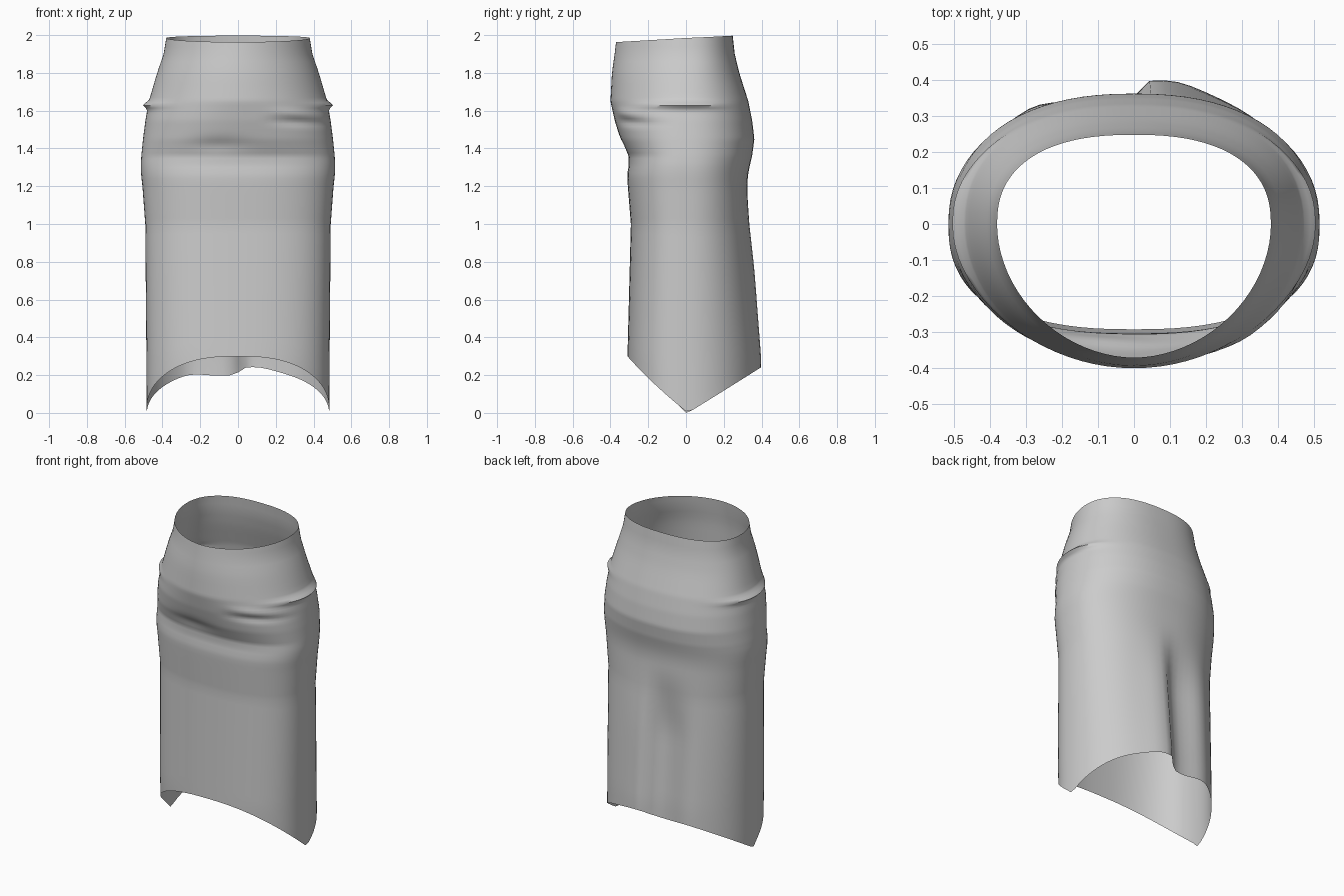
import bpy, bmesh, math

if "Cube" in bpy.data.objects:
    bpy.data.objects.remove(bpy.data.objects["Cube"])

SIDES = 80
# Cross-sections: z, half-width, front depth, back depth, front squareness, back squareness
PROFILE = [
    (0.00, 0.483, 0.300, 0.395, 2.5, 2.1),
    (0.30, 0.485, 0.310, 0.388, 2.5, 2.1),
    (1.00, 0.491, 0.292, 0.333, 2.5, 2.2),
    (1.20, 0.506, 0.308, 0.324, 2.5, 2.3),
    (1.26, 0.513, 0.312, 0.328, 2.5, 2.3),
    (1.31, 0.515, 0.303, 0.338, 2.5, 2.3),
    (1.36, 0.512, 0.305, 0.350, 2.4, 2.3),
    (1.45, 0.503, 0.348, 0.362, 2.3, 2.3),
    (1.55, 0.490, 0.378, 0.350, 2.2, 2.3),
    (1.65, 0.472, 0.400, 0.330, 2.0, 2.3),
    (1.80, 0.428, 0.392, 0.282, 1.95, 2.3),
    (1.90, 0.394, 0.378, 0.258, 1.9, 2.4),
    (2.00, 0.377, 0.366, 0.247, 1.9, 2.4),
]


def section(z):
    for lo, hi in zip(PROFILE, PROFILE[1:]):
        if z <= hi[0]:
            t = max(0, (z - lo[0]) / (hi[0] - lo[0]))
            return [p + (q - p) * t for p, q in zip(lo[1:], hi[1:])]
    return PROFILE[-1][1:]


def bump(v, centre, width):
    return math.exp(-((v - centre) / width) ** 2)


def smooth(v, lo, hi):
    t = min(1, max(0, (v - lo) / (hi - lo)))
    return t * t * (3 - 2 * t)


def surface(angle, z):
    w, front, back, nf, nb = section(z)
    c, s = math.cos(angle), math.sin(angle)
    n, depth = (nb, back) if s > 0 else (nf, front)
    x = math.copysign(abs(c) ** (2 / n), c) * w
    y = math.copysign(abs(s) ** (2 / n), s) * depth
    # Long fold down the back: raised flap, sharp step, shallow trough
    if s > 0:
        fall = smooth(1.2 - z, 0, 0.5)
        y += fall * s * (0.015 * bump(x, 0.11, 0.09) - 0.06 * smooth(-x, -0.03, 0.02) * smooth(x, -0.30, -0.08))
    else:
        # Pinched wrinkles across the front right and soft pull towards the middle
        y -= 0.014 * bump(z, 1.61 - 0.08 * abs(x), 0.022) * smooth(x, 0.12, 0.35) * -s
        y += 0.018 * bump(z, 1.555 - 0.05 * x, 0.02) * smooth(x, 0.1, 0.35) * -s
        y += 0.012 * bump(z, 1.42, 0.04) * bump(x, -0.1, 0.14)
    # Small side flanges
    x += math.copysign(0.028, c) * bump(z, 1.63, 0.016) * abs(c) ** 6
    return x, y


def hem(angle):
    y = surface(angle, 0.25)[1] - 0.01
    s = math.sin(angle)
    if s > 0:
        return y * 0.24 / 0.385 if y > 0 else 0
    return max(0, -y * 0.80) + 0.045 * s * s


# Row heights, denser through the wrinkled hip area
lower = [i / 14 for i in range(14)]
upper = [1.0 + i * 0.03 for i in range(11)] + [1.32 + i * 0.014 for i in range(26)]
upper += [1.70 + i * 0.04 for i in range(7)]

bm = bmesh.new()
rings = []
angles = [2 * math.pi * i / SIDES for i in range(SIDES)]
hems = [hem(a) for a in angles]


def add_ring(heights):
    rings.append([bm.verts.new((*surface(a, z), z)) for a, z in zip(angles, heights)])


for t in lower:
    add_ring([h + (1 - h) * t for h in hems])
for z in upper:
    add_ring([z] * SIDES)
# Waist edge, slightly higher at the back
add_ring([1.985 + (0.012 if math.sin(a) > 0 else 0.022) * math.sin(a) for a in angles])

for r0, r1 in zip(rings, rings[1:]):
    for i in range(SIDES):
        j = (i + 1) % SIDES
        bm.faces.new((r0[i], r0[j], r1[j], r1[i]))

mesh = bpy.data.meshes.new("skirt")
bm.to_mesh(mesh)
bm.free()
skirt = bpy.data.objects.new("skirt", mesh)
bpy.context.collection.objects.link(skirt)
bpy.context.view_layer.objects.active = skirt
skirt.select_set(True)
bpy.ops.object.shade_smooth_by_angle(angle=math.radians(60))
